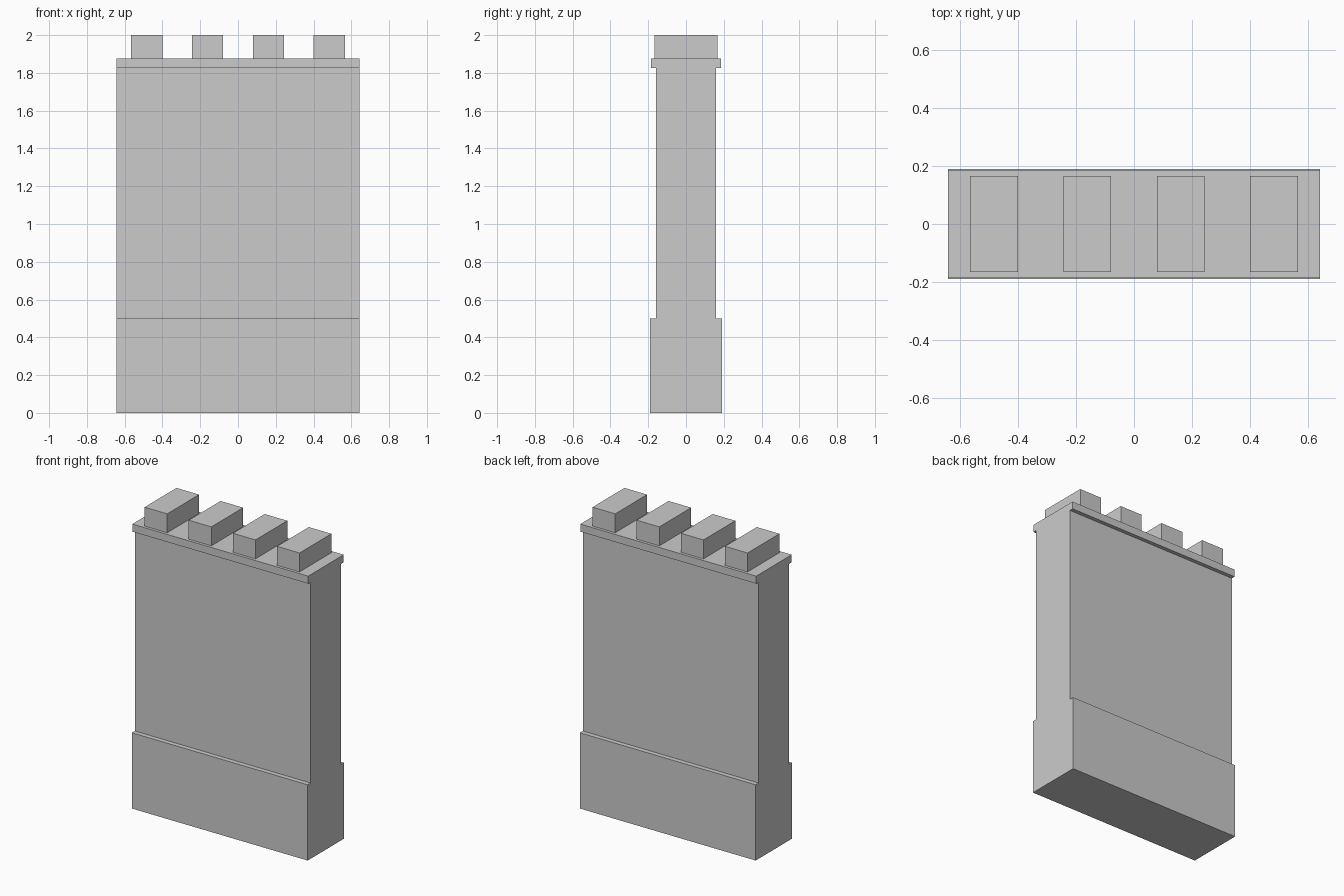
import bpy
import bmesh
from mathutils import Matrix, Vector

if "Cube" in bpy.data.objects:
    bpy.data.objects.remove(bpy.data.objects["Cube"])


def box(name, x, width, half_depth, z0, z1):
    """Add a box centred on y = 0, spanning z0 to z1."""
    bm = bmesh.new()
    size = Matrix.Diagonal((width, 2 * half_depth, z1 - z0, 1))
    place = Matrix.Translation(Vector((x, 0, (z0 + z1) / 2)))
    bmesh.ops.create_cube(bm, size=1, matrix=place @ size)
    mesh = bpy.data.meshes.new(name)
    bm.to_mesh(mesh)
    bm.free()
    obj = bpy.data.objects.new(name, mesh)
    bpy.context.collection.objects.link(obj)
    return obj


WIDTH = 1.284

# Wall: thick foot, thinner body, overhanging ledge
box("wall_base", 0, WIDTH, 0.19, 0, 0.5)
box("wall_body", 0, WIDTH, 0.159, 0.5, 1.825)
box("wall_ledge", 0, WIDTH, 0.185, 1.825, 1.875)

# Four evenly spaced battlement blocks
for i in range(4):
    box(f"battlement_{i + 1}", (i - 1.5) * 0.322, 0.165, 0.166, 1.875, 2.0)
